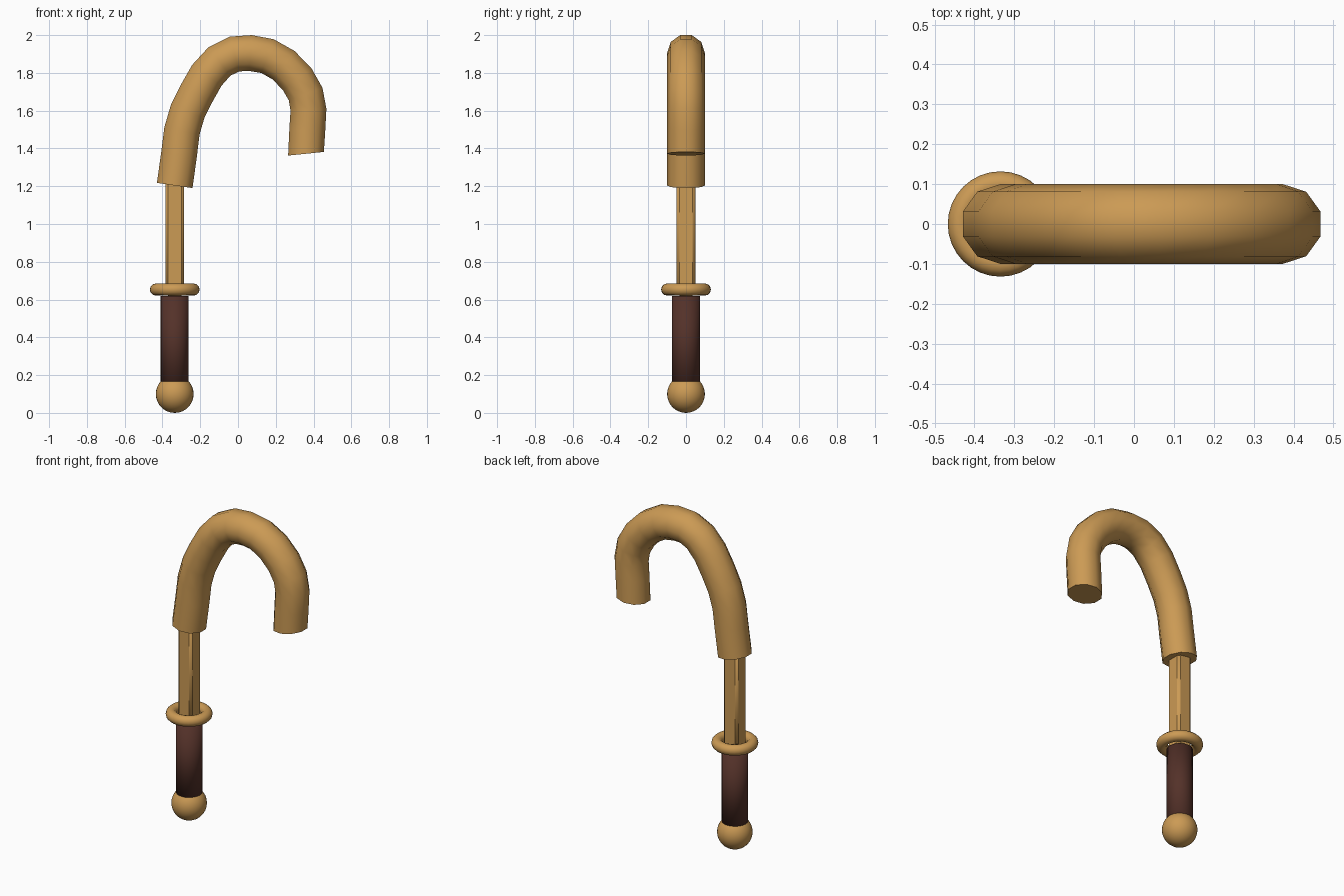
import bpy, bmesh, math
from mathutils import Vector

if "Cube" in bpy.data.objects:
    bpy.data.objects.remove(bpy.data.objects["Cube"])

AXIS_X = -0.335  # centre line of the straight handle


def material(name, rgb):
    m = bpy.data.materials.new(name)
    m.diffuse_color = (*rgb, 1)
    m.use_nodes = True
    m.node_tree.nodes["Principled BSDF"].inputs["Base Color"].default_value = m.diffuse_color
    return m


brass = material("brass", (0.60, 0.325, 0.09))
leather = material("dark leather", (0.088, 0.031, 0.022))


def finish(name, mat, angle=None):
    ob = bpy.context.object
    ob.name = ob.data.name = name
    ob.data.materials.append(mat)
    if angle is None:
        bpy.ops.object.shade_smooth()
    else:
        bpy.ops.object.shade_smooth_by_angle(angle=math.radians(angle))
    return ob


# Pommel ball
bpy.ops.mesh.primitive_uv_sphere_add(segments=32, ring_count=16, radius=0.1, location=(AXIS_X, 0, 0.1))
finish("pommel", brass)

# Leather grip, shaded smooth right over its ends
bpy.ops.mesh.primitive_cylinder_add(vertices=24, radius=0.074, depth=0.5, location=(AXIS_X, 0, 0.37))
finish("grip", leather)

# Guard ring
bpy.ops.mesh.primitive_torus_add(major_radius=0.1, minor_radius=0.032, major_segments=32,
                                 minor_segments=12, location=(AXIS_X, 0, 0.653))
finish("guard_ring", brass)

# Square shaft with chamfered corners
bpy.ops.mesh.primitive_cube_add(size=1, location=(AXIS_X, 0, 0.93))
shaft = bpy.context.object
shaft.scale = (0.098, 0.098, 0.62)
bpy.ops.object.transform_apply(location=False, scale=True)
bevel = shaft.modifiers.new("chamfer", "BEVEL")
bevel.width, bevel.segments = 0.014, 1
finish("shaft", brass, 30)

# Hook: ten-sided section swept along a path in the x-z plane
path = [Vector(p) for p in (
    (-0.335, 1.204), (-0.312, 1.37), (-0.297, 1.492), (-0.267, 1.595), (-0.22, 1.69),
    (-0.165, 1.787), (-0.098, 1.861), (-0.018, 1.900), (0.066, 1.905), (0.156, 1.889),
    (0.241, 1.841), (0.313, 1.767), (0.358, 1.688), (0.373, 1.605), (0.367, 1.50), (0.36, 1.372))]
tangents = [Vector((0.145, 0.99))]
tangents += [(path[i + 1] - path[i - 1]).normalized() for i in range(1, len(path) - 1)]
tangents.append(Vector((0.10, -0.99)))

SIDES, R = 10, 0.1
bm = bmesh.new()
rings = []
for p, t in zip(path, tangents):
    t = t.normalized()
    ring = []
    for k in range(SIDES):
        a = math.tau * k / SIDES
        u, v = R * math.sin(a), R * math.cos(a)  # corners point along y
        ring.append(bm.verts.new((p.x + t.y * u, v, p.y - t.x * u)))
    rings.append(ring)
for a, b in zip(rings, rings[1:]):
    for k in range(SIDES):
        n = (k + 1) % SIDES
        bm.faces.new((a[k], a[n], b[n], b[k]))
bm.faces.new(rings[0])
bm.faces.new(rings[-1])
bmesh.ops.recalc_face_normals(bm, faces=bm.faces)
mesh = bpy.data.meshes.new("hook")
bm.to_mesh(mesh)
bm.free()
hook = bpy.data.objects.new("hook", mesh)
bpy.context.collection.objects.link(hook)
bpy.ops.object.select_all(action="DESELECT")
hook.select_set(True)
bpy.context.view_layer.objects.active = hook
finish("hook", brass, 45)
